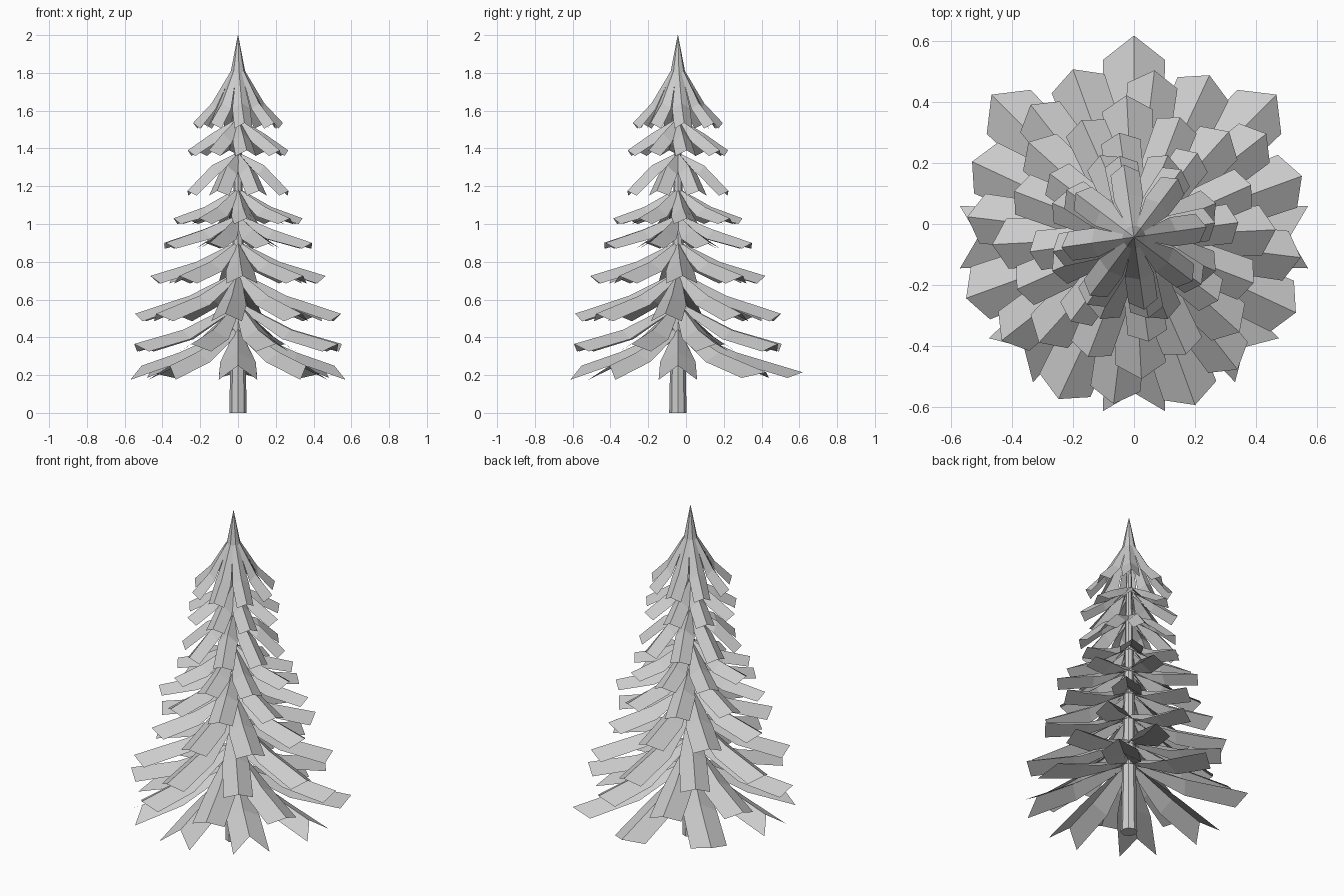
import bpy, bmesh
from math import sin, cos, pi, radians

if "Cube" in bpy.data.objects:
    bpy.data.objects.remove(bpy.data.objects["Cube"])

CY = -0.043   # tree axis sits slightly forward of the origin
N = 8         # branches per tier


def finish(bm, name):
    me = bpy.data.meshes.new(name)
    bm.to_mesh(me)
    bm.free()
    ob = bpy.data.objects.new(name, me)
    ob.location = (0, CY, 0)
    bpy.context.collection.objects.link(ob)


def add_branch(bm, angle, stations):
    # each station: ridge radius, ridge z, half width, side radius, side z
    c, s = cos(angle), sin(angle)

    def vert(r, t, z):
        return bm.verts.new((r * c - t * s, r * s + t * c, z))
    rows = [(vert(sr, -w, sz), vert(r, 0, z), vert(sr, w, sz))
            for r, z, w, sr, sz in stations]
    for a, b in zip(rows, rows[1:]):
        bm.faces.new((a[0], b[0], b[1], a[1]))
        bm.faces.new((a[1], b[1], b[2], a[2]))


def tier(name, start, mid, tip, width, offset, extend=0.05, drop=0.04, back=None):
    bm = bmesh.new()
    for i in range(N):
        ang = 2 * pi * i / N + radians(offset)
        t, e, d = tip, extend, drop
        if back and i in (1, 2, 3):   # longer pointed branches at the rear
            t, e, d = back
        add_branch(bm, ang, [
            (start[0], start[1], 0.022, start[0], start[1] - 0.03),
            (mid[0], mid[1], width * 0.92, mid[0] - 0.01, mid[1] - 0.05),
            (t[0], t[1], width, t[0] - e, t[1] - d)])
    finish(bm, name)


# Trunk
bm = bmesh.new()
bmesh.ops.create_cone(bm, cap_ends=True, segments=8, radius1=0.046,
                      radius2=0.012, depth=1.8)
bmesh.ops.translate(bm, verts=bm.verts, vec=(0, 0, 0.9))
finish(bm, "trunk")

# Branch tiers, bottom to top
tier("branches_1", (.02, .45), (.31, .32), (.51, .25), .102, 0,
     extend=-.06, drop=.075, back=((.66, .215), .08, .03))
tier("branches_2", (.02, .58), (.31, .44), (.585, .365), .092, 20)
tier("branches_3", (.02, .74), (.26, .62), (.55, .525), .082, -7)
tier("branches_4", (.02, .90), (.22, .80), (.465, .725), .082, 3)
tier("branches_5", (.02, 1.04), (.20, .97), (.42, .90), .07, 24, .03, .03)
tier("branches_6", (.02, 1.18), (.18, 1.09), (.345, 1.03), .065, 8, .03, .03)
tier("branches_7", (.02, 1.37), (.15, 1.31), (.29, 1.175), .058, 22.5, .03, .025)
tier("branches_8", (.02, 1.55), (.14, 1.48), (.27, 1.39), .055, 10, .03, .03)

# Pointed crown
bm = bmesh.new()
for i in range(N):
    add_branch(bm, 2 * pi * i / N + radians(8), [
        (0.001, 2.0, 0.0005, 0.001, 1.999),
        (.038, 1.81, .016, .034, 1.80),
        (.14, 1.64, .048, .125, 1.61),
        (.24, 1.535, .048, .21, 1.505)])
finish(bm, "crown")
